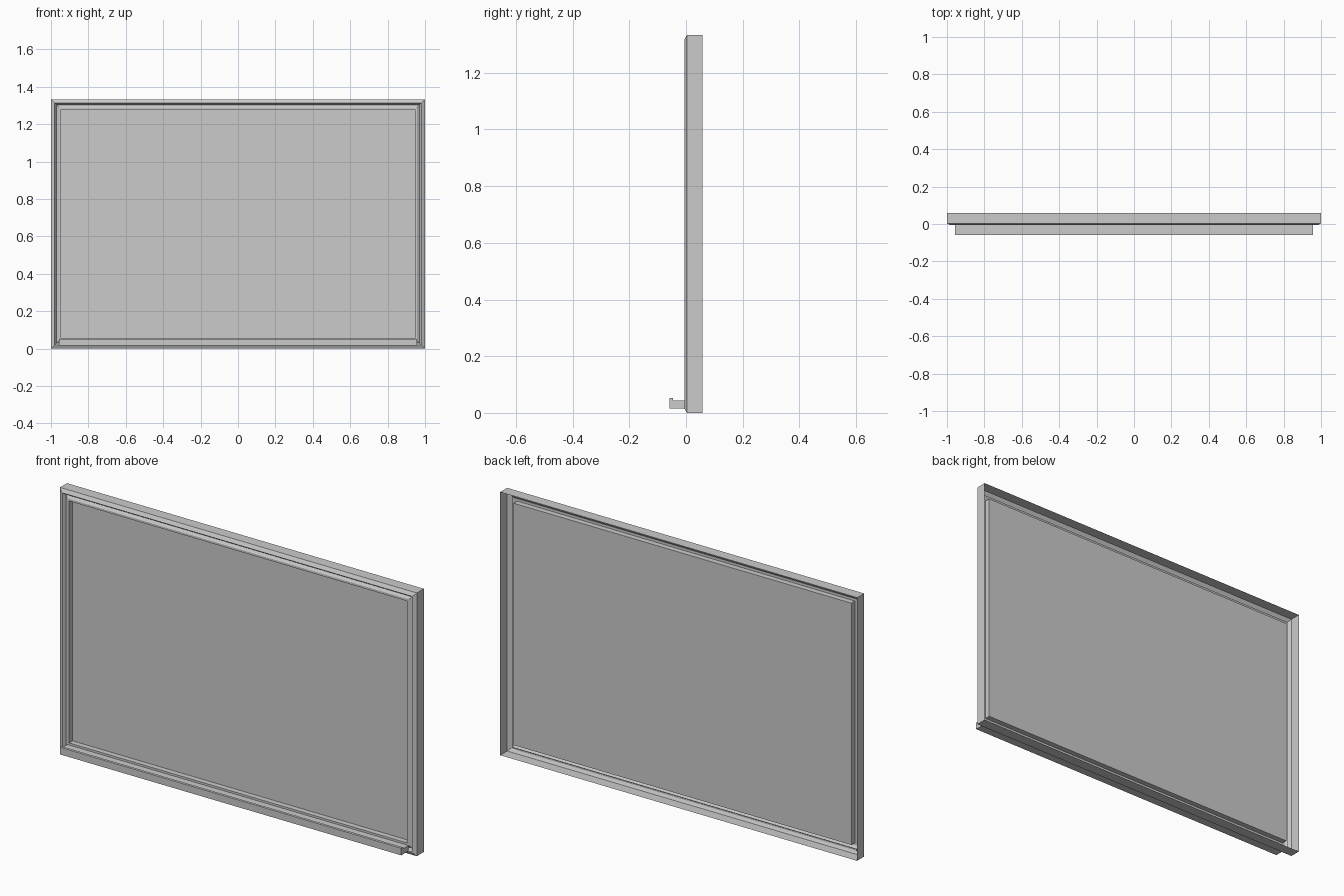
import bpy, bmesh

if "Cube" in bpy.data.objects:
    bpy.data.objects.remove(bpy.data.objects["Cube"])

W, H = 1.0, 1.333          # half width, full height


def make_object(name, bm):
    mesh = bpy.data.meshes.new(name)
    bm.to_mesh(mesh)
    bm.free()
    obj = bpy.data.objects.new(name, mesh)
    bpy.context.collection.objects.link(obj)
    return obj


def rect(bm, inset, y):
    x, lo, hi = W - inset, inset, H - inset
    return [bm.verts.new((px, y, pz))
            for px, pz in ((-x, lo), (x, lo), (x, hi), (-x, hi))]


# frame: thin moulding section (inset from edge, depth) swept with mitred corners
section = [(0, .059), (0, .003), (.016, -.006), (.020, -.006),
           (.030, .009), (.043, 0), (.054, 0), (.054, .028)]
bm = bmesh.new()
loops = [rect(bm, i, y) for i, y in section]
for a, b in zip(loops, loops[1:]):
    for k in range(4):
        n = (k + 1) % 4
        bm.faces.new((a[k], a[n], b[n], b[k]))
make_object("frame", bm)

# board: writing surface recessed in the frame
bm = bmesh.new()
bm.faces.new(rect(bm, *section[-1]))
make_object("writing_board", bm)

# tray: ledge with a raised front lip (y, z) extruded along x
profile = [(-.059, .016), (-.001, .016), (-.001, .044),
           (-.046, .044), (-.046, .052), (-.059, .052)]
bm = bmesh.new()
face = bm.faces.new([bm.verts.new((-.956, y, z)) for y, z in profile])
ext = bmesh.ops.extrude_face_region(bm, geom=[face], use_keep_orig=True)
verts = [g for g in ext["geom"] if isinstance(g, bmesh.types.BMVert)]
bmesh.ops.translate(bm, verts=verts, vec=(1.912, 0, 0))
bmesh.ops.recalc_face_normals(bm, faces=bm.faces)
make_object("pen_tray", bm)
